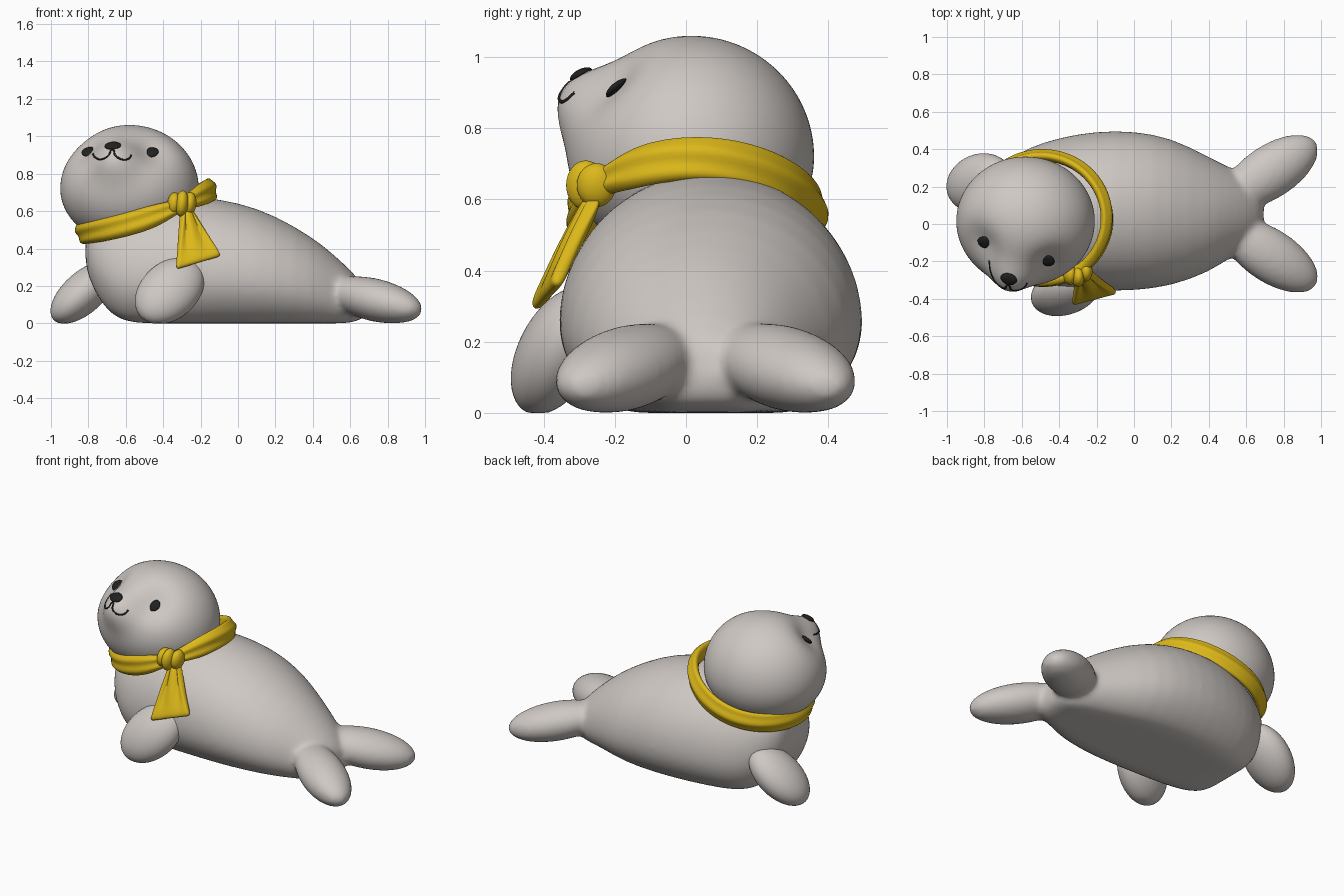
import bpy, bmesh, math
from mathutils import Vector, Matrix
from mathutils.bvhtree import BVHTree

old = bpy.data.objects.get("Cube")
if old:
    bpy.data.objects.remove(old, do_unlink=True)


def material(name, rgb):
    m = bpy.data.materials.new(name)
    m.use_nodes = True
    m.diffuse_color = (*rgb, 1)
    bsdf = m.node_tree.nodes["Principled BSDF"]
    bsdf.inputs["Base Color"].default_value = (*rgb, 1)
    bsdf.inputs["Roughness"].default_value = 0.7
    return m


FUR = material("pale grey fur", (0.62, 0.58, 0.55))
CLOTH = material("yellow cloth", (0.72, 0.48, 0.01))
BLACK = material("black", (0.015, 0.015, 0.015))


def finish(bm, name, mat):
    bmesh.ops.recalc_face_normals(bm, faces=bm.faces)
    mesh = bpy.data.meshes.new(name)
    bm.to_mesh(mesh)
    bm.free()
    mesh.materials.append(mat)
    mesh.shade_smooth()
    ob = bpy.data.objects.new(name, mesh)
    bpy.context.collection.objects.link(ob)
    return ob


def add_ellipsoid(bm, center, axis, normal, radii, seg=32):
    """Long axis, width and thickness radii; thickness lies along normal."""
    a = Vector(axis).normalized()
    n = Vector(normal)
    n = (n - a * n.dot(a)).normalized()
    rot = Matrix((a, n.cross(a), n)).transposed().to_4x4()
    m = Matrix.Translation(center) @ rot @ Matrix.Diagonal((*radii, 1))
    geo = bmesh.ops.create_uvsphere(bm, u_segments=seg, v_segments=seg // 2, radius=1, matrix=m)
    for v in geo["verts"]:
        v.co.z = max(v.co.z, 0)


def loft(bm, rings, closed=False):
    loops = [[bm.verts.new(p) for p in ring] for ring in rings]
    pairs = list(zip(loops, loops[1:])) + ([(loops[-1], loops[0])] if closed else [])
    for r, s in pairs:
        for i in range(len(r)):
            k = (i + 1) % len(r)
            bm.faces.new((r[i], r[k], s[k], s[i]))
    if not closed:
        bm.faces.new(loops[0])
        bm.faces.new(loops[-1])


# Body: x, bottom, top, centre y, half width
SECTIONS = [
    (0.70, 0.04, 0.17, 0.06, 0.10), (0.62, 0, 0.27, 0.06, 0.19), (0.50, 0, 0.38, 0.06, 0.25),
    (0.40, 0, 0.46, 0.05, 0.31), (0.20, 0, 0.58, 0.065, 0.40), (0, 0, 0.65, 0.07, 0.43),
    (-0.20, 0, 0.68, 0.07, 0.43), (-0.40, 0, 0.68, 0.06, 0.405), (-0.57, 0, 0.64, 0.05, 0.36),
    (-0.68, 0.04, 0.61, 0.04, 0.30), (-0.77, 0.17, 0.56, 0.03, 0.22), (-0.82, 0.31, 0.49, 0.03, 0.11),
]


def body_ring(x, lo, hi, yc, hw, n=32):
    mid = lo + 0.38 * (hi - lo)
    pts = []
    for i in range(n):
        t = math.tau * i / n
        s = math.sin(t)
        z = mid + (hi - mid) * s if s > 0 else mid + (mid - lo) * max(-1, 1.25 * s)
        pts.append((x, yc + hw * math.cos(t), z))
    return pts


bm = bmesh.new()
loft(bm, [body_ring(*s) for s in SECTIONS])
for side in (1, -1):  # hind flippers blend into the body
    add_ellipsoid(bm, (0.73, 0.055 + side * 0.225, 0.125), (0.83, side * 0.54, -0.2), (0.2, 0, 1), (0.30, 0.145, 0.115))
body = finish(bm, "body", FUR)
sub = body.modifiers.new("round", "SUBSURF")
sub.levels = sub.render_levels = 1
rem = body.modifiers.new("merge", "REMESH")
rem.mode = "VOXEL"
rem.voxel_size = 0.015
rem.use_smooth_shade = True
smo = body.modifiers.new("soften", "SMOOTH")
smo.factor = 0.5
smo.iterations = 14

# Front flippers
for name, c, axis, normal in (
    ("left_front_flipper", (-0.365, -0.36, 0.175), (-0.65, -0.35, -0.65), (0, -0.9, 0.4)),
    ("right_front_flipper", (-0.825, 0.22, 0.165), (-0.72, -0.2, -0.65), (-0.6, 0, 0.7)),
):
    bm = bmesh.new()
    add_ellipsoid(bm, c, axis, normal, (0.22, 0.155, 0.11), 48)
    finish(bm, name, FUR)

# Head: ellipsoid with a raised muzzle and shallow eye sockets
HEAD = Vector((-0.58, 0.015, 0.72))
EYES = [Vector((-0.785, -0.095, 0.91)), Vector((-0.47, -0.19, 0.91))]
BUMPS = [(Vector((-0.67, -0.345, 0.90)), 0.21, 0.31)] + [(e, -0.12, 0.32) for e in EYES]
bm = bmesh.new()
bmesh.ops.create_uvsphere(bm, u_segments=96, v_segments=64, radius=1)
for v in bm.verts:
    p = Vector((v.co.x * 0.37, v.co.y * 0.345, v.co.z * (0.34 if v.co.z > 0 else 0.30)))
    k = 1 + sum(h * math.exp(-(p.angle(c - HEAD) / w) ** 2) for c, h, w in BUMPS)
    v.co = HEAD + p * k
bmesh.ops.recalc_face_normals(bm, faces=bm.faces)
surface = BVHTree.FromBMesh(bm)
finish(bm, "head", FUR)

# Eyes and nose sit on the head surface
ACROSS = (0.95, -0.3, 0)
for name, target, radii in (
    ("right_eye", EYES[0], (0.045, 0.038, 0.014)),
    ("left_eye", EYES[1], (0.045, 0.038, 0.014)),
    ("nose", Vector((-0.67, -0.295, 0.95)), (0.045, 0.034, 0.016)),
):
    hit, normal, _, _ = surface.ray_cast(HEAD, target - HEAD)
    bm = bmesh.new()
    add_ellipsoid(bm, hit, ACROSS, normal, radii, 24)
    finish(bm, name, BLACK)

# Mouth: one thin curved line following the muzzle
MOUTH = [(-0.775, 0.905), (-0.76, 0.885), (-0.725, 0.878), (-0.69, 0.9), (-0.673, 0.928),
         (-0.655, 0.897), (-0.62, 0.876), (-0.585, 0.88), (-0.57, 0.9)]
curve = bpy.data.curves.new("mouth", "CURVE")
curve.dimensions = "3D"
curve.bevel_depth = 0.005
curve.bevel_resolution = 2
line = curve.splines.new("BEZIER")
hits = [surface.ray_cast(Vector((x, -1, z)), Vector((0, 1, 0)))[0] for x, z in MOUTH]
line.bezier_points.add(len(hits) - 1)
for bp, hit in zip(line.bezier_points, hits):
    bp.co = hit
    bp.handle_left_type = bp.handle_right_type = "AUTO"
curve.materials.append(BLACK)
bpy.context.collection.objects.link(bpy.data.objects.new("mouth", curve))

# Scarf band: folded section swept round the neck, pinched at the knot
UP = Vector((-0.25, 0, 0.97))
KNOT_ANGLE = math.radians(-57)
rings = []
for i in range(96):
    a = math.tau * i / 96
    c, s = math.cos(a), math.sin(a)
    center = Vector((-0.49 + 0.345 * c, 0.03 + 0.335 * s, 0.56 + 0.115 * c + 0.04 * c * c))
    out = Vector((c, s, 0))
    out = (out - UP * out.dot(UP)).normalized()
    pinch = 1 - 0.4 * math.exp(-((a - KNOT_ANGLE % math.tau) / 0.35) ** 2)
    ring = []
    for j in range(32):
        t = math.tau * j / 32
        fold = 0.006 * math.sin(5 * math.sin(t) + 2 * math.sin(a)) if math.cos(t) > 0 else 0
        ring.append(center + out * (0.03 * math.cos(t) + fold * math.cos(t)) + UP * (0.062 * pinch * math.sin(t)))
    rings.append(ring)
bm = bmesh.new()
loft(bm, rings, closed=True)
finish(bm, "scarf_band", CLOTH)

# Scarf knot: three folded wraps
bm = bmesh.new()
for dx, dy, r in ((-0.042, 0.0, 0.06), (0, -0.012, 0.07), (0.042, 0.018, 0.062)):
    add_ellipsoid(bm, (-0.30 + dx, -0.27 + dy, 0.64), (0.1, 0, 1), (0, 1, 0), (r, 0.036, 0.055))
finish(bm, "scarf_knot", CLOTH)

# Scarf tail: flared pleated cloth
TL, TR = Vector((-0.30, -0.27, 0.61)), Vector((-0.245, -0.25, 0.61))
BL, BR = Vector((-0.335, -0.43, 0.285)), Vector((-0.085, -0.365, 0.36))
bm = bmesh.new()
COLS, ROWS = 9, 6
grid = []
for r in range(ROWS):
    v = r / (ROWS - 1)
    left, right = TL.lerp(BL, v), TR.lerp(BR, v)
    row = []
    for k in range(COLS):
        p = left.lerp(right, k / (COLS - 1))
        p.y -= 0.012 * math.cos(k * math.pi / 2) * math.sin(math.pi * min(1, v + 0.1))
        row.append(bm.verts.new(p))
    grid.append(row)
for r in range(ROWS - 1):
    for k in range(COLS - 1):
        bm.faces.new((grid[r][k], grid[r + 1][k], grid[r + 1][k + 1], grid[r][k + 1]))
tail = finish(bm, "scarf_tail", CLOTH)
sol = tail.modifiers.new("thickness", "SOLIDIFY")
sol.thickness = 0.04
sol.offset = 0
sub = tail.modifiers.new("round", "SUBSURF")
sub.levels = sub.render_levels = 2
